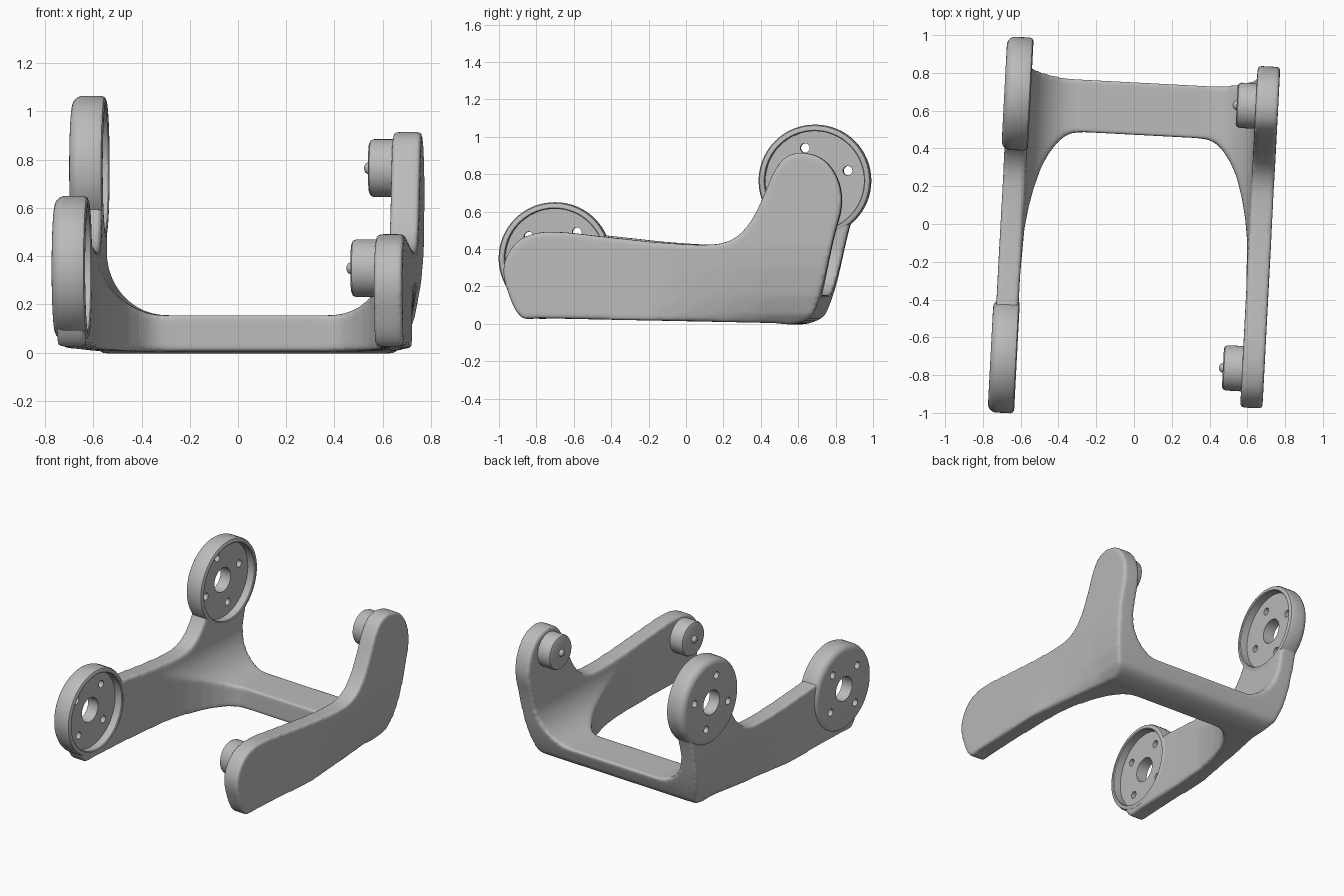
import bpy, bmesh, math
from mathutils import Vector, Matrix
from mathutils.geometry import interpolate_bezier

cube = bpy.data.objects.get("Cube")
if cube:
    bpy.data.objects.remove(cube, do_unlink=True)

grey = bpy.data.materials.new("plain grey")
grey.use_nodes = True
GREY = (0.5, 0.5, 0.5, 1)
grey.diffuse_color = GREY
grey.node_tree.nodes["Principled BSDF"].inputs["Base Color"].default_value = GREY

TURN = math.radians(-3)      # the whole frame is turned slightly
SHIFT = 0.012                # middle of the frame between both side plates
HUBS = {"front": (-0.735, 0.35, 50), "rear": (0.657, 0.765, 17)}   # y, z, hole angle


def loft(name, sections, loop=False):
    """Skin closed sections into a solid, capped or looped round."""
    bm = bmesh.new()
    rings = [[bm.verts.new(p) for p in s] for s in sections]
    pairs = list(zip(rings, rings[1:]))
    if loop:
        pairs.append((rings[-1], rings[0]))
    else:
        bm.faces.new(rings[0])
        bm.faces.new(rings[-1])
    for a, b in pairs:
        for i in range(len(a)):
            j = (i + 1) % len(a)
            bm.faces.new((a[i], a[j], b[j], b[i]))
    bmesh.ops.remove_doubles(bm, verts=bm.verts, dist=1e-5)
    bmesh.ops.recalc_face_normals(bm, faces=bm.faces)
    mesh = bpy.data.meshes.new(name)
    bm.to_mesh(mesh)
    bm.free()
    obj = bpy.data.objects.new(name, mesh)
    bpy.context.collection.objects.link(obj)
    return obj


def circle_x(x, y, z, r, n=64):
    return [(x, y + r * math.cos(a), z + r * math.sin(a))
            for a in (math.tau * i / n for i in range(n))]


def rod(name, x0, x1, y, z, r, n=64):
    return loft(name, [circle_x(x, y, z, r, n) for x in (x0, x1)])


def lathe(name, profile, y, z, hollow=False):
    """Revolve (x, radius) points round an axis along x."""
    return loft(name, [circle_x(x, y, z, r) for x, r in profile], loop=hollow)


def bake(obj):
    bpy.context.view_layer.update()
    ev = obj.evaluated_get(bpy.context.evaluated_depsgraph_get())
    mesh = bpy.data.meshes.new_from_object(ev)
    obj.modifiers.clear()
    obj.data = mesh


def boolean(obj, tool, operation="DIFFERENCE"):
    mod = obj.modifiers.new("cut", "BOOLEAN")
    mod.operation, mod.object, mod.solver = operation, tool, "EXACT"
    bake(obj)
    bpy.data.objects.remove(tool, do_unlink=True)


def smooth_loop(points, n=8):
    """Closed smooth curve through the points."""
    pts = [Vector((0, y, z)) for y, z in points]
    k = len(pts)
    tan = [(pts[(i + 1) % k] - pts[i - 1]).normalized() for i in range(k)]
    out = []
    for i in range(k):
        a, b = pts[i], pts[(i + 1) % k]
        d = (b - a).length / 3
        out += interpolate_bezier(a, a + tan[i] * d, b - tan[(i + 1) % k] * d, b, n)[:-1]
    return out


def finish(obj, angle=35):
    obj.data.materials.clear()
    obj.data.materials.append(grey)
    obj.rotation_euler.z = TURN
    bpy.ops.object.select_all(action="DESELECT")
    obj.select_set(True)
    bpy.context.view_layer.objects.active = obj
    bpy.ops.object.shade_smooth_by_angle(angle=math.radians(angle))


# Frame: U-shaped channel whose lower outer corners tuck in towards the rear
INNER, OUTER = 0.598, 0.718
heights = (-0.05, 0.0, 0.05, 0.15, 0.3, 0.42, 1)
tucked = (0.56, 0.61, 0.65, 0.685, 0.71, OUTER, OUTER)
arc = [(0.345 + 0.253 * math.cos(a), 0.42 - 0.265 * math.sin(a))
       for a in (math.pi / 2 * i / 14 for i in range(15))]


def channel_section(y):
    t = min(max((y + 0.15) / 0.65, 0), 1)
    half = [(OUTER + (x - OUTER) * t, z) for x, z in zip(tucked, heights)]
    half += [(INNER, 1)] + arc
    full = half + [(-x, z) for x, z in reversed(half)]
    return [(x + SHIFT, y, z) for x, z in full]


frame = loft("frame", [channel_section(y) for y in (-1.1, -0.15, 0.02, 0.18, 0.34, 0.5, 1)])

# Side silhouette of both plates
side = smooth_loop([
    (-0.845, 0.035), (-0.92, 0.18), (-0.94, 0.3), (-0.9, 0.4), (-0.825, 0.465),
    (-0.69, 0.492), (-0.37, 0.462), (-0.07, 0.432), (0.19, 0.425), (0.3, 0.46),
    (0.385, 0.55), (0.455, 0.69), (0.51, 0.815), (0.57, 0.89), (0.66, 0.915),
    (0.775, 0.875), (0.85, 0.77), (0.87, 0.64), (0.835, 0.49), (0.72, 0.06),
    (0.62, 0.0), (0.5, 0.004), (-0.75, 0.03)])
boolean(frame, loft("silhouette", [[p + Vector((x, 0, 0)) for p in side] for x in (-0.9, 0.9)]),
        "INTERSECT")

# Opening in the floor, leaving the flared cross beam at the rear
edge = [(0.6, -1.2), (0.6, -0.3), (0.59, -0.05), (0.574, 0.06), (0.553, 0.16), (0.52, 0.27),
        (0.485, 0.345), (0.44, 0.41), (0.4, 0.447), (0.36, 0.466), (0.3, 0.472)]
opening = edge + [(-x, y) for x, y in reversed(edge)]
boolean(frame, loft("opening", [[(x + SHIFT, y, z) for x, y in opening] for z in (-0.2, 1.2)]))

# Soften every edge of the frame
remesh = frame.modifiers.new("remesh", "REMESH")
remesh.mode, remesh.voxel_size = "VOXEL", 0.011
soften = frame.modifiers.new("soften", "SMOOTH")
soften.factor, soften.iterations = 0.5, 14
bake(frame)

# Ring cups on the right plate and plugs on the left plate
LOW, HIGH, FLOOR = -0.722, -0.582, -0.64
R = 0.3
cup = [(LOW, 0.085), (LOW, R - 0.045)]
cup += [(LOW + 0.045 * (1 - math.cos(a)), R - 0.045 * (1 - math.sin(a)))
        for a in (math.pi / 2 * i / 6 for i in range(1, 7))]
cup += [(HIGH - 0.02, R), (HIGH - 0.006, R - 0.006), (HIGH, R - 0.018),
        (HIGH, R - 0.03), (HIGH - 0.005, R - 0.035), (FLOOR, R - 0.035), (FLOOR, 0.085)]
plug = [(0.65, 0.12), (0.53, 0.12), (0.516, 0.114), (0.51, 0.1)]
pin = [(0.53, 0.025), (0.505, 0.025), (0.494, 0.018), (0.489, 0.006)]

for place, (y, z, turn) in HUBS.items():
    boolean(frame, rod("seat_cutter", -0.9, -0.5, y, z, R - 0.015))
    ring = lathe(place + "_ring_cup", cup, y, z, hollow=True)
    for k in range(4):
        a = math.radians(turn + 90 * k)
        boolean(ring, rod("hole_cutter", -0.8, -0.5, y + 0.183 * math.cos(a),
                          z + 0.183 * math.sin(a), 0.025, 24))
    finish(ring)
    finish(lathe(place + "_plug", plug, y, z))
    finish(lathe(place + "_plug_pin", pin, y, z))
finish(frame, 50)
